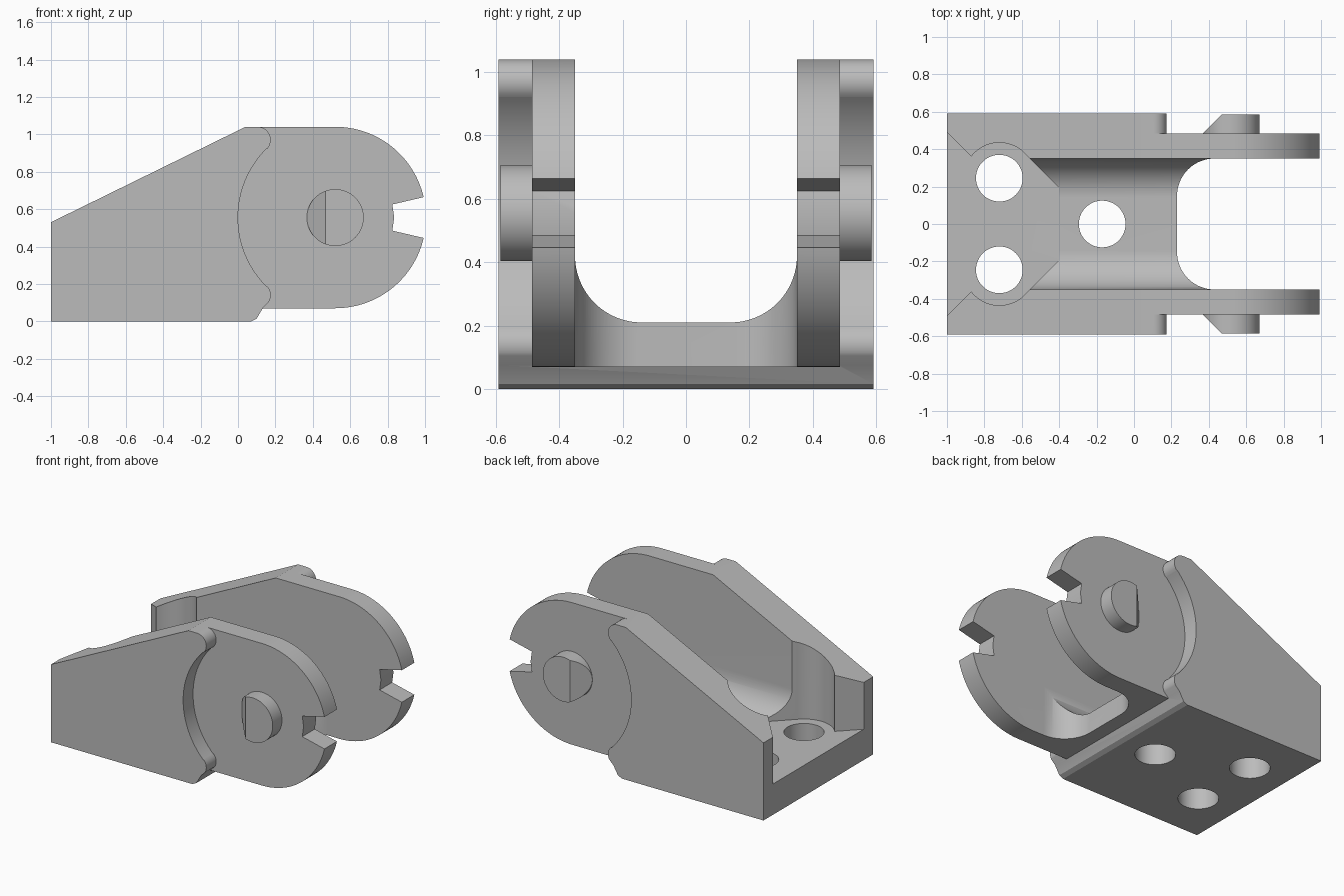
import bpy, bmesh
from math import sin, cos, radians
from mathutils import Vector

cube = bpy.data.objects.get("Cube")
if cube:
    bpy.data.objects.remove(cube, do_unlink=True)

steel = bpy.data.materials.new("plain_grey")
steel.use_nodes = True
GREY = (0.5, 0.5, 0.5, 1)
steel.diffuse_color = GREY
steel.node_tree.nodes["Principled BSDF"].inputs["Base Color"].default_value = GREY

PIVOT = (0.52, 0.555)


def arc(center, r, a0, a1, n=24):
    steps = [radians(a0 + (a1 - a0) * i / n) for i in range(n + 1)]
    return [(center[0] + r * cos(a), center[1] + r * sin(a)) for a in steps]


def prism(name, pts, axis, lo, hi):
    """Extrude a 2D outline along an axis; outline uses the other two axes in order."""
    def place(p, d):
        return {"x": (d, *p), "y": (p[0], d, p[1]), "z": (*p, d)}[axis]
    bm = bmesh.new()
    a = [bm.verts.new(place(p, lo)) for p in pts]
    b = [bm.verts.new(place(p, hi)) for p in pts]
    bm.faces.new(a)
    bm.faces.new(b[::-1])
    for i in range(len(pts)):
        j = (i + 1) % len(pts)
        bm.faces.new((a[j], a[i], b[i], b[j]))
    bmesh.ops.recalc_face_normals(bm, faces=bm.faces)
    me = bpy.data.meshes.new(name)
    bm.to_mesh(me)
    bm.free()
    me.materials.append(steel)
    ob = bpy.data.objects.new(name, me)
    bpy.context.collection.objects.link(ob)
    return ob


def select(ob):
    bpy.ops.object.select_all(action='DESELECT')
    ob.select_set(True)
    bpy.context.view_layer.objects.active = ob


def combine(target, other, operation):
    select(target)
    mod = target.modifiers.new("bool", 'BOOLEAN')
    mod.operation, mod.object, mod.solver = operation, other, 'EXACT'
    bpy.ops.object.modifier_apply(modifier=mod.name)
    bpy.data.objects.remove(other, do_unlink=True)


def mirrored(half):
    return half + [(x, -y) for x, y in reversed(half)]


# Wedge-shaped outer body with a concave front edge around the pivot
body_outline = ([(-1, 0), (0.07, 0), (0.1, 0.015), (0.135, 0.075)]
                + arc((0.105, 0.14), 0.07, -30, 45, 8)
                + arc(PIVOT, 0.52, 225, 135, 36)
                + arc((0.105, 0.97), 0.07, -45, 90, 12)
                + [(0.04, 1.04), (-1, 0.53)])
body = prism("bracket_body", body_outline, "y", -0.592, 0.592)

# Rounded cheeks with a tapered notch in the nose
cheek_outline = ([(-0.05, 0.07)] + arc(PIVOT, 0.485, -90, -13, 32)
                 + [(0.825, 0.485), (0.835, 0.555), (0.825, 0.625)]
                 + arc(PIVOT, 0.485, 13, 90, 32) + [(0.07, 1.04), (-0.05, 0.9)])
combine(body, prism("cheeks", cheek_outline, "y", -0.485, 0.485), 'UNION')

# U-shaped channel between the cheeks
channel = ([(-0.35, 1.5)] + arc((-0.14, 0.42), 0.21, 180, 270)
           + arc((0.14, 0.42), 0.21, 270, 360) + [(0.35, 1.5)])
combine(body, prism("channel_cut", channel, "x", -1.2, 1.2), 'DIFFERENCE')

# Open mouth with rounded corners in the floor
mouth = [(1.3, 0.35)] + arc((0.43, 0.15), 0.2, 90, 180)
combine(body, prism("mouth_cut", mirrored(mouth), "z", -0.5, 1.5), 'DIFFERENCE')

# Flared rear opening and relief beside the bolt seats
flare = [(-1.05, 0.54), (-0.75, 0.24), (-0.586, 0.379), (-0.4, 0.193)]
combine(body, prism("flare_cut", mirrored(flare), "z", 0.21, 1.5), 'DIFFERENCE')

# Bolt seats and through holes
for side in (-1, 1):
    seat = arc((-0.72, side * 0.245), 0.19, 0, 360, 48)[:-1]
    combine(body, prism("seat_cut", seat, "z", 0.21, 1.5), 'DIFFERENCE')
for center in ((-0.72, 0.245), (-0.72, -0.245), (-0.17, 0)):
    hole = arc(center, 0.125, 0, 360, 48)[:-1]
    combine(body, prism("hole_cut", hole, "z", -0.5, 1), 'DIFFERENCE')
select(body)
bpy.ops.object.shade_smooth_by_angle(angle=radians(25))

# Pivot pins with a slanted lead-in on the rear part
for name, side in (("left_pin", 1), ("right_pin", -1)):
    disc = arc(PIVOT, 0.152, 0, 360, 64)[:-1]
    pin = prism(name, disc, "y", *sorted((side * 0.47, side * 0.585)))
    bm = bmesh.new()
    bm.from_mesh(pin.data)
    cut = bmesh.ops.bisect_plane(
        bm, geom=bm.verts[:] + bm.edges[:] + bm.faces[:],
        plane_co=Vector((0.468, side * 0.585, 0)),
        plane_no=Vector((-1, side, 0)), clear_outer=True)
    rim = [g for g in cut["geom_cut"] if isinstance(g, bmesh.types.BMEdge)]
    bmesh.ops.holes_fill(bm, edges=rim)
    bmesh.ops.recalc_face_normals(bm, faces=bm.faces)
    bm.to_mesh(pin.data)
    bm.free()
    select(pin)
    bpy.ops.object.shade_smooth_by_angle(angle=radians(25))
